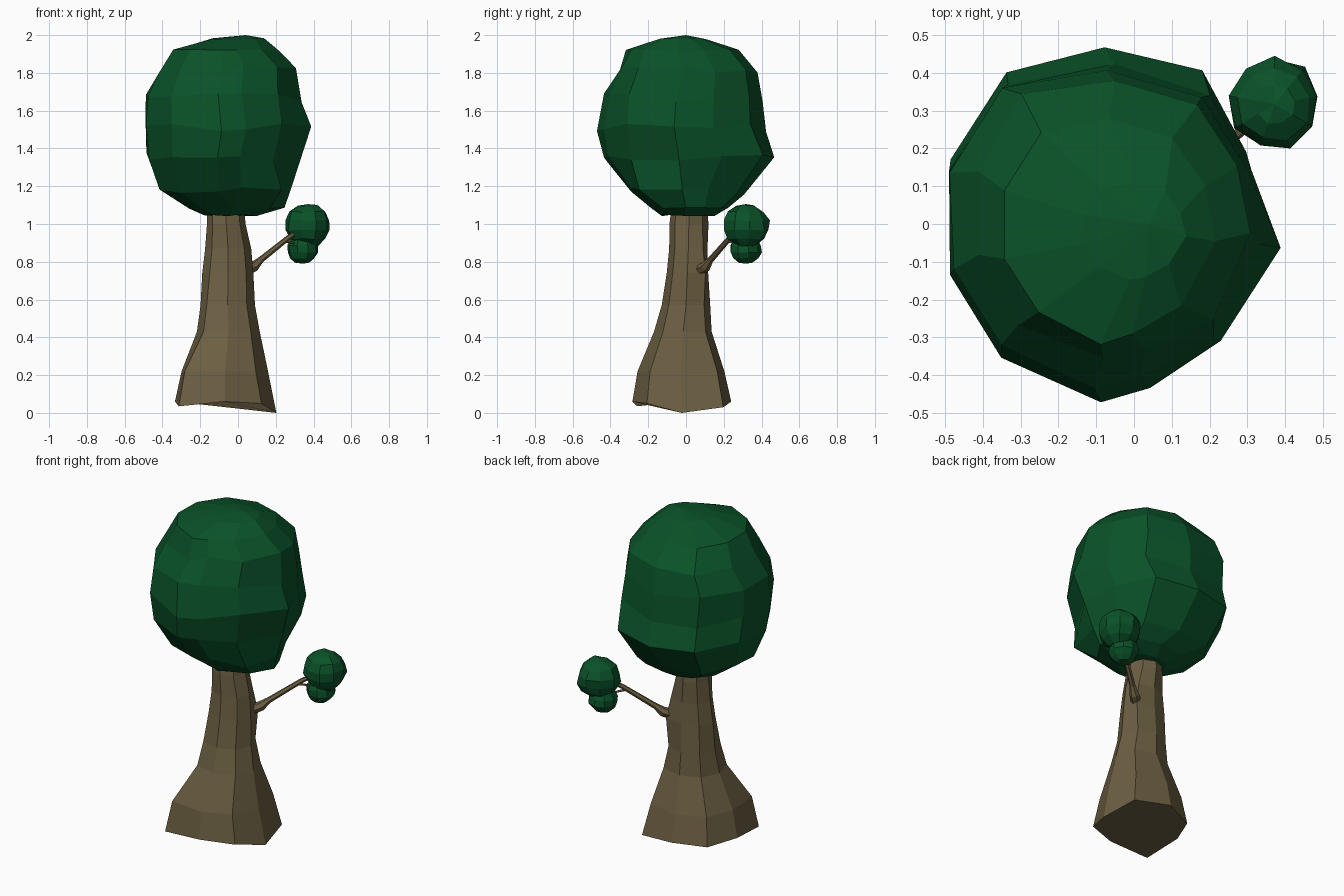
import bpy, bmesh, math, random
from mathutils import Vector

if "Cube" in bpy.data.objects:
    bpy.data.objects.remove(bpy.data.objects["Cube"])

random.seed(4)


def material(name, colour):
    m = bpy.data.materials.new(name)
    m.diffuse_color = colour
    m.use_nodes = True
    m.node_tree.nodes["Principled BSDF"].inputs["Base Color"].default_value = m.diffuse_color
    return m


BARK = material("bark", (0.15, 0.115, 0.055, 1))
LEAF = material("leaves", (0.003, 0.085, 0.022, 1))


def finish(name, bm, mat):
    bmesh.ops.recalc_face_normals(bm, faces=bm.faces)
    me = bpy.data.meshes.new(name)
    bm.to_mesh(me)
    bm.free()
    me.materials.append(mat)
    ob = bpy.data.objects.new(name, me)
    bpy.context.collection.objects.link(ob)
    return ob


def loft(name, rings, mat, pole=None):
    """Skin a list of vertex rings; cap the bottom, and the top with a pole or a face."""
    bm = bmesh.new()
    loops = [[bm.verts.new(p) for p in ring] for ring in rings]
    n = len(loops[0])
    for a, b in zip(loops, loops[1:]):
        for i in range(n):
            j = (i + 1) % n
            bm.faces.new((a[i], a[j], b[j], b[i]))
    bm.faces.new(loops[0][::-1])
    if pole:
        p = bm.verts.new(pole)
        for i in range(n):
            bm.faces.new((loops[-1][i], loops[-1][(i + 1) % n], p))
    else:
        bm.faces.new(loops[-1])
    return finish(name, bm, mat)


def fit(outline, z, x0, x1, y0, y1, jitter=0.0, dz=0.0, push={}):
    """Place a unit outline inside the x and y limits at height z; push scales single corners."""
    ring = []
    for i, (u, v) in enumerate(outline):
        k = (1 - random.uniform(0, jitter)) * push.get(i, 1)
        ring.append(Vector(((x0 + x1) / 2 + k * u * (x1 - x0) / 2,
                            (y0 + y1) / 2 + k * v * (y1 - y0) / 2,
                            z + random.uniform(-dz, dz))))
    return ring


# Trunk: eight-sided, flared along one diagonal, with an uneven foot
octagon = [(math.cos(i * math.pi / 4), math.sin(i * math.pi / 4)) for i in range(8)]
trunk_levels = [  # z, x limits, y limits, push of back-right and front-left corners
    (0.04, -0.34, 0.205, -0.285, 0.24, 1.2, 1.3), (0.22, -0.305, 0.165, -0.26, 0.205, 1.2, 1.3),
    (0.43, -0.22, 0.12, -0.17, 0.14, 1.1, 1.12), (0.57, -0.20, 0.09, -0.13, 0.13, 1.05, 1.1),
    (0.74, -0.19, 0.085, -0.105, 0.12, 1.2, 1.0), (0.87, -0.175, 0.07, -0.09, 0.115, 1.1, 1.0),
    (1.0, -0.165, 0.04, -0.09, 0.12, 1.0, 1.0), (1.14, -0.165, 0.03, -0.07, 0.11, 1.0, 1.0)]
trunk_rings = [fit(octagon, *lv[:5], jitter=0.03, push={1: lv[5], 5: lv[6]}) for lv in trunk_levels]
foot = [0.0, 0.03, 0.06, 0.05, 0.06, 0.035, 0.06, 0.05]
for z, p in zip(foot, trunk_rings[0]):
    p.z = z
loft("trunk", trunk_rings, BARK)

# Main crown: lofted rings following an irregular eleven-sided outline
crown_outline = [(1, -0.1), (0.89, 0.38), (0.61, 0.83), (0, 1), (-0.66, 0.88), (-1, 0.35),
                 (-1, -0.26), (-0.68, -0.74), (-0.08, -1), (0.22, -0.93), (0.68, -0.68)]
crown_levels = [
    (1.045, -0.18, 0.10, -0.13, 0.15, {}), (1.085, -0.27, 0.25, -0.19, 0.23, {}),
    (1.18, -0.43, 0.29, -0.30, 0.32, {9: 1.1, 10: 1.25}),
    (1.36, -0.485, 0.33, -0.45, 0.47, {1: 1.06, 2: 1.08}),
    (1.51, -0.495, 0.39, -0.475, 0.44, {1: 0.96, 2: 0.96, 10: 0.96}),
    (1.67, -0.495, 0.35, -0.44, 0.415, {}),
    (1.82, -0.425, 0.32, -0.365, 0.39, {7: 1.03, 10: 1.04}),
    (1.92, -0.35, 0.22, -0.32, 0.29, {}), (1.98, -0.14, 0.14, -0.15, 0.11, {})]
crown_rings = [fit(crown_outline, *lv[:5], jitter=0.045, push=lv[5],
                   dz=0.025 if 1.1 < lv[0] < 1.9 else 0.004) for lv in crown_levels]
loft("crown", crown_rings, LEAF, pole=(0.04, 0.0, 2.0))


# Side branch and twig: tapering tubes
def tube(name, path, sides=6):
    rings = []
    for k, (x, y, z, r) in enumerate(path):
        a = Vector(path[max(k - 1, 0)][:3])
        b = Vector(path[min(k + 1, len(path) - 1)][:3])
        q = (b - a).to_track_quat('Z', 'Y')
        rings.append([Vector((x, y, z)) + q @ Vector((r * math.cos(t), r * math.sin(t), 0))
                      for t in (i * math.tau / sides for i in range(sides))])
    return loft(name, rings, BARK)


tube("branch", [(0.03, 0.06, 0.75, 0.03), (0.085, 0.105, 0.775, 0.028), (0.12, 0.13, 0.81, 0.017),
                (0.27, 0.235, 0.93, 0.014), (0.36, 0.305, 0.985, 0.01)])
tube("twig", [(0.25, 0.22, 0.91, 0.008), (0.29, 0.255, 0.90, 0.006), (0.34, 0.31, 0.87, 0.005)], 5)


# Small leaf clumps: roughened low-poly balls
def clump(name, centre, radii):
    bm = bmesh.new()
    bmesh.ops.create_uvsphere(bm, u_segments=9, v_segments=7, radius=1)
    for v in bm.verts:
        k = random.uniform(0.95, 1.07)
        v.co = Vector(centre) + Vector([k * c * r for c, r in zip(v.co, radii)])
    return finish(name, bm, LEAF)


clump("upper_leaf_clump", (0.372, 0.317, 0.993), (0.12, 0.124, 0.113))
clump("lower_leaf_clump", (0.342, 0.317, 0.868), (0.082, 0.084, 0.078))
